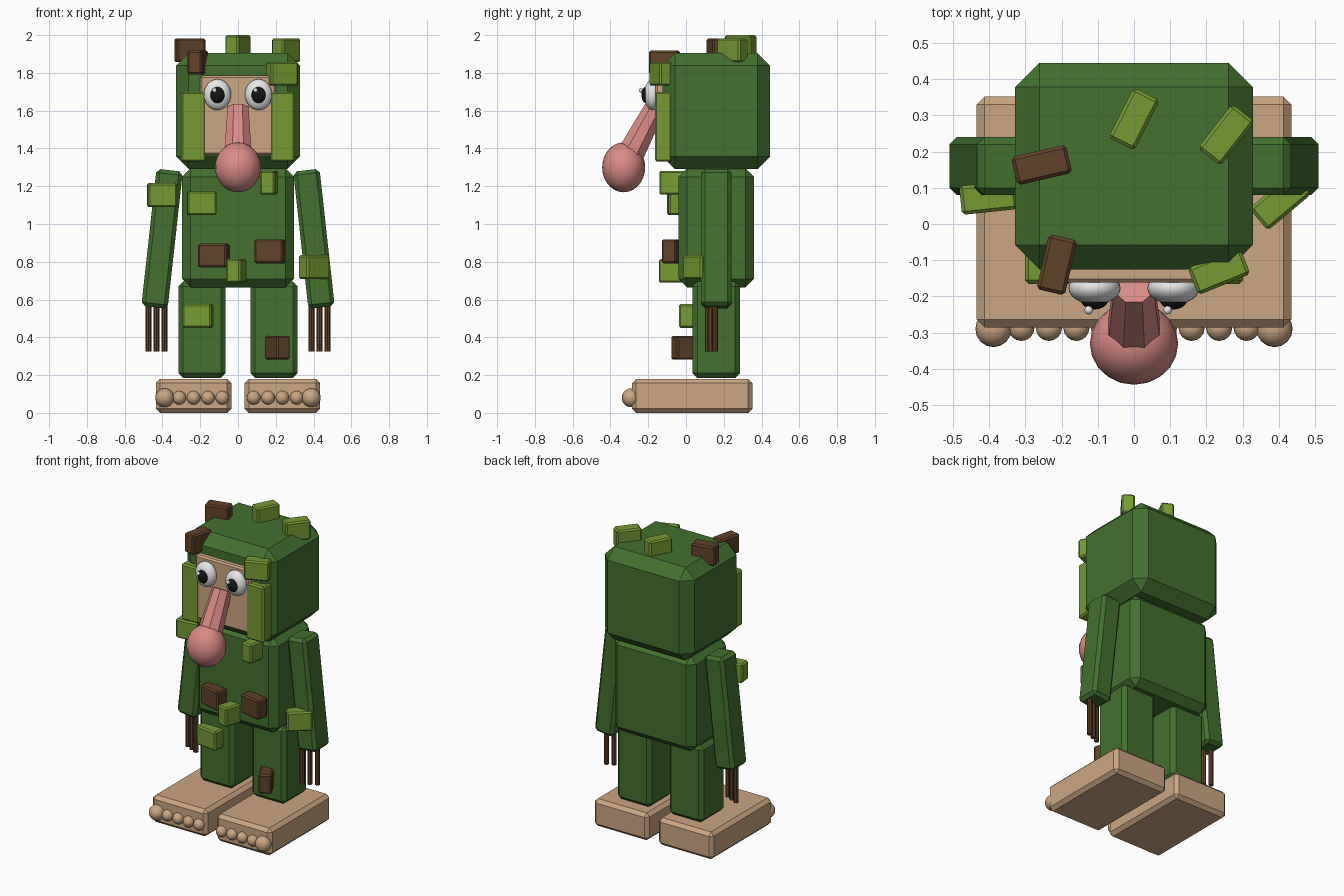
import bpy, math
from mathutils import Vector

if "Cube" in bpy.data.objects:
    bpy.data.objects.remove(bpy.data.objects["Cube"])


def mat(name, rgb):
    m = bpy.data.materials.new(name)
    m.diffuse_color = (*rgb, 1)
    m.use_nodes = True
    m.node_tree.nodes["Principled BSDF"].inputs["Base Color"].default_value = m.diffuse_color
    return m


FUR = mat("forest green", (0.056, 0.165, 0.027))
LEAF = mat("leaf green", (0.181, 0.328, 0.033))
BARK = mat("bark brown", (0.12, 0.055, 0.022))
SKIN = mat("tan skin", (0.60, 0.38, 0.22))
PINK = mat("nose pink", (0.70, 0.26, 0.235))
WHITE = mat("eye white", (0.85, 0.85, 0.85))
BLACK = mat("pupil black", (0.008, 0.008, 0.008))


def finish(name, material):
    ob = bpy.context.object
    ob.name = name
    ob.data.materials.append(material)
    return ob


def box(name, loc, size, material, bevel, rot=(0, 0, 0)):
    """Box with a single flat chamfer on every edge."""
    bpy.ops.mesh.primitive_cube_add(size=1, location=loc, rotation=rot)
    ob = finish(name, material)
    ob.scale = size
    bpy.ops.object.transform_apply(location=False, rotation=False, scale=True)
    mod = ob.modifiers.new("chamfer", 'BEVEL')
    mod.width = bevel
    mod.segments = 1
    return ob


def ball(name, loc, radii, material, seg=16, rings=12):
    bpy.ops.mesh.primitive_uv_sphere_add(segments=seg, ring_count=rings, radius=1, location=loc)
    ob = finish(name, material)
    ob.scale = radii
    bpy.ops.object.transform_apply(location=False, rotation=False, scale=True)
    bpy.ops.object.shade_smooth()
    return ob


# Head, face panel and torso
box("head", (0, 0.16, 1.598), (0.656, 0.57, 0.615), FUR, 0.067)
box("face", (0, -0.122, 1.575), (0.40, 0.08, 0.42), SKIN, 0.01)
box("torso", (0, 0.16, 0.98), (0.594, 0.40, 0.63), FUR, 0.045)

for side, s in (("left", -1), ("right", 1)):
    # Legs and feet
    box(side + "_leg", (s * 0.19, 0.16, 0.44), (0.25, 0.25, 0.51), FUR, 0.025)
    box(side + "_foot", (s * 0.235, 0.033, 0.09), (0.40, 0.637, 0.18), SKIN, 0.022)
    # Toes, the big one outside
    ball(side + "_big_toe", (s * 0.388, -0.29, 0.08), (0.05,) * 3, SKIN)
    for i in range(4):
        ball(f"{side}_toe_{i + 1}", (s * (0.311 - 0.076 * i), -0.287, 0.08), (0.036,) * 3, SKIN)
    # Arms, leaning outwards
    box(side + "_arm", (s * 0.402, 0.16, 0.922), (0.14, 0.16, 0.73), FUR, 0.02,
        (0, -s * math.radians(6.3), 0))
    # Twig fingers
    for i in range(3):
        bpy.ops.mesh.primitive_cylinder_add(vertices=8, radius=0.0155, depth=0.26,
                                            location=(s * (0.389 + 0.0425 * i), 0.115 + 0.019 * i, 0.455))
        finish(f"{side}_finger_{i + 1}", BARK)
    # Hanging leaf strips beside the face
    box(side + "_cheek_strip", (s * 0.236, -0.12, 1.515), (0.13, 0.09, 0.37), LEAF, 0.01)
    # Eyes with pupils and small highlights
    ball(side + "_eye", (s * 0.109, -0.177, 1.685), (0.072, 0.045, 0.082), WHITE, 24, 16)
    ball(side + "_pupil", (s * 0.109, -0.207, 1.683), (0.039, 0.029, 0.045), BLACK, 20, 12)
    ball(side + "_highlight", (s * 0.109 - 0.016, -0.238, 1.708), (0.012,) * 3, WHITE, 12, 8)

# Long nose: tapered octagonal bridge ending in a ball
top, tip = Vector((0, -0.167, 1.61)), Vector((0, -0.33, 1.30))
axis = top - tip
bpy.ops.mesh.primitive_cone_add(vertices=8, radius1=0.082, radius2=0.06, depth=axis.length,
                                location=(top + tip) / 2)
bridge = finish("nose_bridge", PINK)
for v in bridge.data.vertices:  # turn a flat side to the front
    x, y = v.co.x, v.co.y
    c, n = math.cos(math.pi / 8), math.sin(math.pi / 8)
    v.co.x, v.co.y = x * c - y * n, x * n + y * c
bridge.rotation_euler = (-math.atan2(axis.y, axis.z), 0, 0)
ball("nose_tip", tip, (0.122, 0.114, 0.132), PINK, 20, 14)

# Leaf and bark tufts: x, y, z, turn in degrees, material
tufts = (
    (-0.255, 0.163, 1.92, 13, BARK),
    (-0.213, -0.113, 1.855, 77, BARK),
    (0.0, 0.29, 1.937, 63, LEAF),
    (0.255, 0.246, 1.92, 52, LEAF),
    (0.235, -0.13, 1.795, 22, LEAF),
    (-0.402, 0.073, 1.153, 6, LEAF),
    (-0.192, -0.056, 1.11, 3, LEAF),
    (0.165, -0.06, 1.218, 82, LEAF),
    (-0.128, -0.07, 0.833, -13, BARK),
    (0.17, -0.075, 0.855, -12, BARK),
    (-0.005, -0.06, 0.752, 74, LEAF),
    (0.403, 0.062, 0.772, 40, LEAF),
    (-0.213, 0.012, 0.513, -7, LEAF),
    (0.206, 0.005, 0.345, -62, BARK),
)
for i, (x, y, z, turn, m) in enumerate(tufts):
    kind = "leaf" if m is LEAF else "bark"
    box(f"{kind}_tuft_{i + 1}", (x, y, z), (0.155, 0.08, 0.126), m, 0.009,
        (0, 0, math.radians(turn)))
